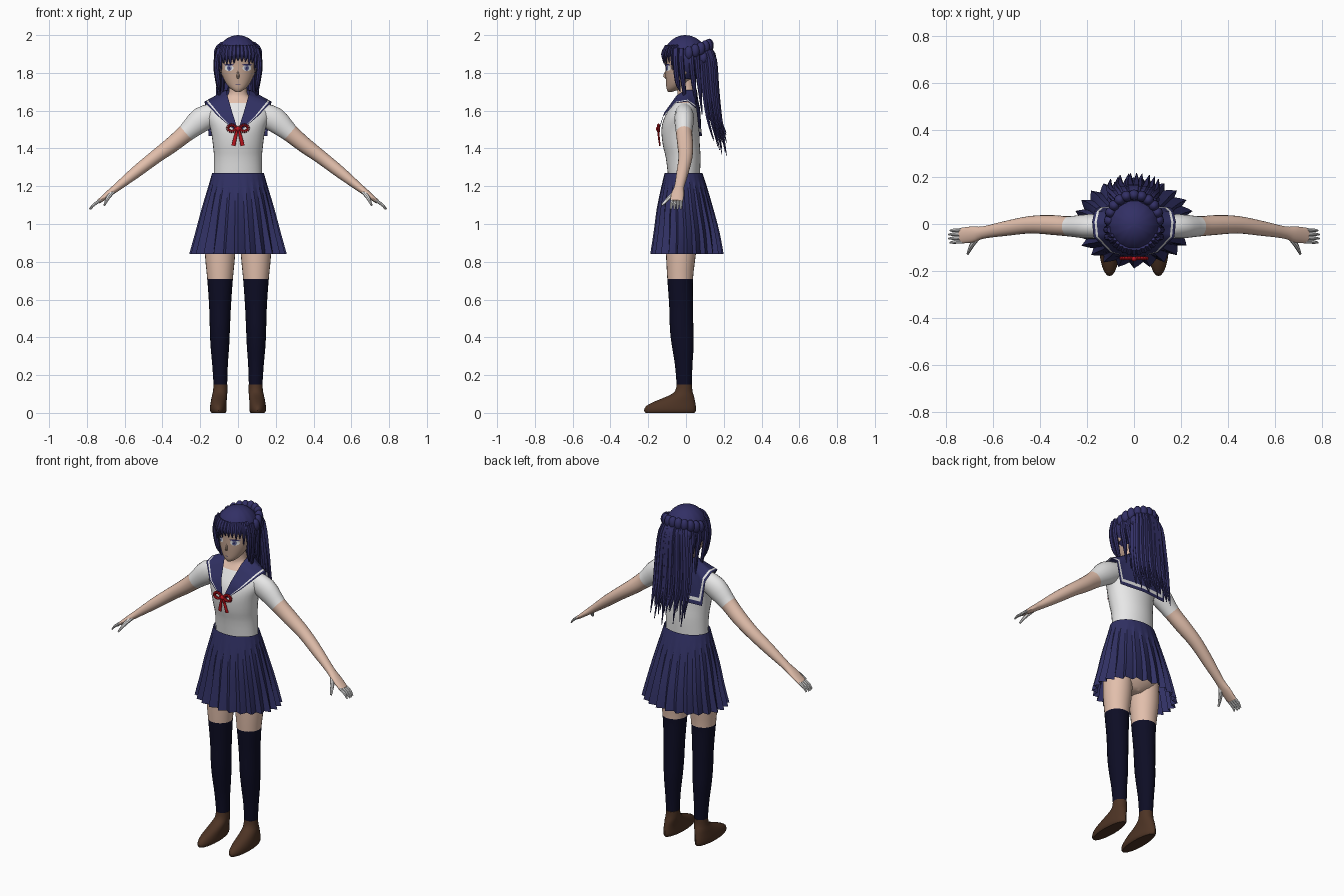
import bpy, bmesh, math, random
from mathutils import Vector, Matrix
from mathutils.bvhtree import BVHTree

if "Cube" in bpy.data.objects:
    bpy.data.objects.remove(bpy.data.objects["Cube"])

random.seed(4)
Z = Vector((0, 0, 1))


def material(name, r, g, b):
    m = bpy.data.materials.new(name)
    m.diffuse_color = (r, g, b, 1)
    m.use_nodes = True
    m.node_tree.nodes["Principled BSDF"].inputs["Base Color"].default_value = m.diffuse_color
    return m


HAIR = material("indigo hair", .032, .029, .13)
NAVY = material("navy cloth", .03, .03, .125)
SOCK = material("midnight sock", .004, .004, .018)
WHITE = material("white", .8, .8, .8)
SKIN = material("skin", .76, .52, .41)
FACE = material("face skin", .56, .38, .29)
SHOE = material("brown leather", .075, .034, .018)
RED = material("red ribbon", .55, .008, .014)
IRIS = material("iris blue", .12, .14, .3)


def loft(bm, rows, n=20, axis=None, sub=3, mi=lambda s: 0, caps=True, pleat=0):
    """Skin rings (x, y, z, width, depth) along a smooth path."""
    fine = []
    for i in range(len(rows) - 1):
        p = [rows[max(0, min(len(rows) - 1, i + k))] for k in (-1, 0, 1, 2)]
        for j in range(sub):
            t = j / sub
            fine.append([.5 * (2 * b + (c - a) * t + (2 * a - 5 * b + 4 * c - d) * t * t
                               + (3 * b - a - 3 * c + d) * t ** 3) for a, b, c, d in zip(*p)])
    fine.append(list(rows[-1]))
    rings = []
    for i, r in enumerate(fine):
        a, b = fine[max(0, i - 1)], fine[min(len(fine) - 1, i + 1)]
        t = axis or (Vector(b[:3]) - Vector(a[:3])).normalized()
        u = Vector((0, 1, 0)).cross(t).normalized()
        v = t.cross(u)
        ring = []
        for k in range(n):
            q = 2 * math.pi * k / n
            f = 1 - pleat * (k % 3) / 2 * i / (len(fine) - 1)
            ring.append(bm.verts.new(Vector(r[:3]) + f * (u * r[3] * math.cos(q) + v * r[4] * math.sin(q))))
        rings.append(ring)
    for i in range(len(rings) - 1):
        for k in range(n):
            f = bm.faces.new((rings[i][k], rings[i][(k + 1) % n], rings[i + 1][(k + 1) % n], rings[i + 1][k]))
            f.material_index = mi((i + .5) / sub)
    if caps:
        bm.faces.new(rings[0]).material_index = mi(0)
        bm.faces.new(rings[-1]).material_index = mi(len(rows) - 1)


def finish(name, bm, mats, mirror=False, angle=40):
    bmesh.ops.recalc_face_normals(bm, faces=bm.faces)
    me = bpy.data.meshes.new(name)
    bm.to_mesh(me)
    o = bpy.data.objects.new(name, me)
    bpy.context.collection.objects.link(o)
    for m in mats:
        me.materials.append(m)
    bpy.ops.object.select_all(action='DESELECT')
    o.select_set(True)
    bpy.context.view_layer.objects.active = o
    bpy.ops.object.shade_smooth_by_angle(angle=math.radians(angle))
    if mirror:
        o.modifiers.new("mirror", 'MIRROR')
    return o


def ball(bm, loc, size, rot=0):
    m = Matrix.Translation(loc) @ Matrix.Rotation(rot, 4, 'Z') @ Matrix.Diagonal((*size, 1))
    bmesh.ops.create_uvsphere(bm, u_segments=12, v_segments=8, radius=1, matrix=m)


# Torso: shirt below, skin neck above
bm = bmesh.new()
loft(bm, [(0, -.01, 1.24, .128, .083), (0, -.015, 1.35, .127, .092), (0, -.025, 1.42, .133, .098),
          (0, -.03, 1.50, .145, .1), (0, -.024, 1.56, .165, .092), (0, -.013, 1.605, .165, .078),
          (0, -.005, 1.64, .13, .064), (0, 0, 1.67, .068, .05), (0, 0, 1.70, .048, .046),
          (0, -.01, 1.78, .045, .045)], 32, Z, mi=lambda s: int(s > 6))
bmesh.ops.recalc_face_normals(bm, faces=bm.faces)
body = BVHTree.FromBMesh(bm)
finish("torso", bm, [WHITE, SKIN])

# Arms with short sleeves, hands and fingers
bm = bmesh.new()
loft(bm, [(.10, -.01, 1.595, .05, .045), (.19, -.01, 1.555, .066, .052), (.275, -.01, 1.482, .048, .043),
          (.35, -.004, 1.42, .042, .042), (.44, -.003, 1.353, .036, .037), (.54, -.018, 1.275, .031, .032),
          (.64, -.036, 1.195, .021, .026), (.685, -.044, 1.16, .017, .034), (.738, -.05, 1.118, .011, .033)],
     20, mi=lambda s: int(s > 2))
for k in range(4):
    y = -.026 - .016 * k
    tip = .79 - .006 * abs(k - 1.5)
    loft(bm, [(.725, y, 1.127, .008, .008), (.762, y * 1.03, 1.103, .0075, .008),
              (tip, y * 1.07, 1.078, .004, .004)], 8)
loft(bm, [(.66, -.05, 1.175, .012, .014), (.688, -.088, 1.14, .011, .011), (.707, -.127, 1.10, .005, .006)], 8)
finish("arms", bm, [WHITE, SKIN], True)

# Hips and legs with long socks
bm = bmesh.new()
loft(bm, [(0, -.02, .87, .05, .05), (0, -.015, .93, .155, .095), (0, -.01, 1.05, .155, .1),
          (0, -.01, 1.24, .125, .08)], 24, Z)
finish("hips", bm, [SKIN])
bm = bmesh.new()
loft(bm, [(.093, -.025, .96, .08, .084), (.095, -.027, .84, .08, .079), (.095, -.031, .71, .068, .068),
          (.095, -.026, .57, .058, .063), (.096, -.023, .44, .053, .062), (.096, -.017, .35, .049, .057),
          (.095, -.012, .25, .041, .046), (.093, -.009, .13, .035, .039)], 24, Z, mi=lambda s: int(s > 2))
finish("legs", bm, [SKIN, SOCK], True)

# Shoes
bm = bmesh.new()
loft(bm, [(.104, -.085, 0, .037, .13), (.104, -.085, .012, .044, .137), (.104, -.08, .035, .044, .132),
          (.102, -.06, .06, .042, .108), (.098, -.026, .09, .04, .068), (.094, -.012, .115, .038, .046),
          (.093, -.009, .15, .037, .041)], 24, Z, sub=2)
finish("shoes", bm, [SHOE], True)

# Pleated skirt
bm = bmesh.new()
loft(bm, [(0, -.013, 1.27, .137, .1), (0, -.01, 1.2, .157, .12), (0, -.005, 1.08, .193, .15),
          (0, .003, .96, .225, .174), (0, .005, .842, .258, .194)], 72, Z, caps=False, pleat=.13)
finish("skirt", bm, [NAVY], angle=25)

# Sailor collar laid over the shirt, with a stripe near its edge
bm = bmesh.new()
edge = [((.002, -.14, 1.50), (.022, -.14, 1.50)), ((.03, -.115, 1.59), (.105, -.12, 1.57)),
        ((.056, -.05, 1.68), (.172, -.055, 1.64)), ((.064, 0, 1.71), (.178, .01, 1.648)),
        ((.055, .045, 1.71), (.168, .055, 1.61)), ((.03, .055, 1.71), (.155, .07, 1.465)),
        ((0, .058, 1.71), (0, .085, 1.465))]
cols = (0, .2, .4, .6, .74, .83, .91, 1)
grid = []
for i in range(len(edge) - 1):
    for j in range(4 if i < 5 else 5):
        if j == 4 and i < 5:
            continue
        t = min(j / 4, 1)
        a = Vector(edge[i][0]).lerp(Vector(edge[i + 1][0]), t)
        b = Vector(edge[i][1]).lerp(Vector(edge[i + 1][1]), t)
        row = []
        for c in cols:
            p = a.lerp(b, c)
            near, nor, _, _ = body.find_nearest(p)
            if (p - near).dot(nor) < .01:
                p = near + nor * .01
            if t == 1:
                p.x = 0
            row.append(bm.verts.new(p))
        grid.append(row)
for r, s in zip(grid, grid[1:]):
    for k in range(len(cols) - 1):
        bm.faces.new((r[k], r[k + 1], s[k + 1], s[k])).material_index = int(k == 5)
finish("sailor_collar", bm, [NAVY, WHITE], True, 60)

# Ribbon bow: ring loops, tails and knot
bm = bmesh.new()
ring = [(.033 + .022 * math.cos(q), -.146, 1.507 + .017 * math.sin(q)) for q in
        [k * math.pi / 7 for k in range(15)]]
for a, b in zip(ring, ring[1:]):
    loft(bm, [(*a, .008, .008), (*b, .008, .008)], 8, sub=1)
loft(bm, [(.004, -.146, 1.50, .007, .006), (.014, -.144, 1.46, .009, .005), (.024, -.138, 1.415, .011, .004)], 8)
ball(bm, (0, -.148, 1.504), (.013, .011, .014))
finish("ribbon_bow", bm, [RED], True)

# Head with small nose and ears
bm = bmesh.new()
loft(bm, [(0, -.083, 1.70, .012, .012), (0, -.066, 1.717, .04, .037), (0, -.046, 1.75, .067, .06),
          (0, -.028, 1.80, .088, .081), (0, -.015, 1.85, .097, .095), (0, -.008, 1.90, .1, .102),
          (0, 0, 1.96, .07, .07)], 32, Z)
bmesh.ops.recalc_face_normals(bm, faces=bm.faces)
face = BVHTree.FromBMesh(bm)
loft(bm, [(0, -.106, 1.81, .003, .003), (0, -.111, 1.782, .008, .01), (0, -.1, 1.768, .004, .004)], 8, Z)
for s in (-1, 1):
    ball(bm, (s * .095, -.01, 1.82), (.01, .02, .032))
finish("head", bm, [FACE])

# Eyes, lashes and mouth as thin plates on the face
bm = bmesh.new()
for x, z, rx, rz, lift, m in [(.047, 1.826, .023, .017, .002, 0), (.046, 1.826, .012, .0155, .004, 1),
                              (.046, 1.825, .005, .008, .006, 2), (.048, 1.843, .026, .004, .006, 2),
                              (.041, 1.832, .003, .003, .008, 0), (0, 1.737, .013, .002, .002, 2)]:
    pts = [(x, z)] + [(x + rx * math.cos(k * math.pi / 8), z + rz * math.sin(k * math.pi / 8)) for k in range(16)]
    vs = [bm.verts.new(face.ray_cast(Vector((px, -1, pz)), Vector((0, 1, 0)))[0] - Vector((0, lift, 0)))
          for px, pz in pts]
    for k in range(16):
        bm.faces.new((vs[0], vs[1 + k], vs[1 + (k + 1) % 16])).material_index = m
finish("eyes_and_mouth", bm, [WHITE, IRIS, HAIR], True)

# Hair cap: a dome cut higher over the face
bm = bmesh.new()
n, rows, dome = 56, 10, []
for i in range(1, rows + 1):
    ring = []
    for k in range(n):
        az = 2 * math.pi * k / n
        f = max(0, min(1, (-math.sin(az) - .3) / .3))
        a = math.radians(142 - 60 * f * f * (3 - 2 * f)) * i / rows
        w = 1 + .02 * (k % 4 == 0) * min(1, i / 4)
        ring.append(bm.verts.new((.117 * w * math.sin(a) * math.cos(az), .121 * w * math.sin(a) * math.sin(az) - .003,
                                  1.87 + .13 * math.cos(a))))
    dome.append(ring)
top = bm.verts.new((0, -.003, 2.0))
for k in range(n):
    bm.faces.new((top, dome[0][k], dome[0][(k + 1) % n]))
    for r, s in zip(dome, dome[1:]):
        bm.faces.new((r[k], r[(k + 1) % n], s[(k + 1) % n], s[k]))
finish("hair_cap", bm, [HAIR])

# Fringe strands over the forehead
bm = bmesh.new()
for k in range(13):
    a = math.radians(-90 + (k - 6) * 10.5)
    c, s = math.cos(a), math.sin(a)
    low = 1.852 + random.uniform(-.012, .012) - .035 * (abs(k - 6) > 4)
    loft(bm, [(.1 * c, .105 * s, 1.945, .012, .008), (.117 * c, .124 * s, 1.90, .014, .009),
              (.112 * c, .119 * s, low, .002, .002)], 6)
finish("fringe", bm, [HAIR])

# Side locks hanging beside the face and neck
bm = bmesh.new()
for x, y, low, tip in [(.11, -.055, 1.70, .096), (.113, -.025, 1.60, .085), (.105, .03, 1.62, .1), (.09, .06, 1.58, .09)]:
    loft(bm, [(x - .01, y, 1.93, .012, .014), (x + .004, y, 1.85, .014, .015),
              (x - .006, y + .01, 1.75, .012, .013), (tip, y + .025, low, .002, .002)], 8)
finish("side_locks", bm, [HAIR], True)

# Braided band of lumps around the back of the crown
bm = bmesh.new()
for k in range(11):
    a = math.pi * k / 10
    c, s = math.cos(a), math.sin(a)
    ball(bm, (.104 * c, .015 + .108 * s, 1.905 + .04 * s), (.024, .024, .036), a)
    if 1 < k < 9:
        ball(bm, (.085 * c, .03 + .095 * s, 1.868 + .02 * s), (.034, .025, .036), a)
finish("braided_band", bm, [HAIR])

# Long ponytail strands
bm = bmesh.new()
for layer in range(3):
    for k in range(10):
        t = (k - 4.5) / 4.5
        x = t * .075 + random.uniform(-.006, .006)
        y = .148 - .022 * layer - .025 * t * t
        low = 1.335 + .16 * random.random() + .05 * layer
        loft(bm, [(x * .7, y - .03, 1.94, .016, .014), (x, y + .003, 1.87, .021, .015),
                  (x * 1.2, y + .016, 1.72, .02, .014), (x * 1.3, y + .036, 1.56, .013, .009),
                  (x * 1.35 + random.uniform(-.01, .01), y + .067, low, .002, .002)], 6)
finish("ponytail", bm, [HAIR])
